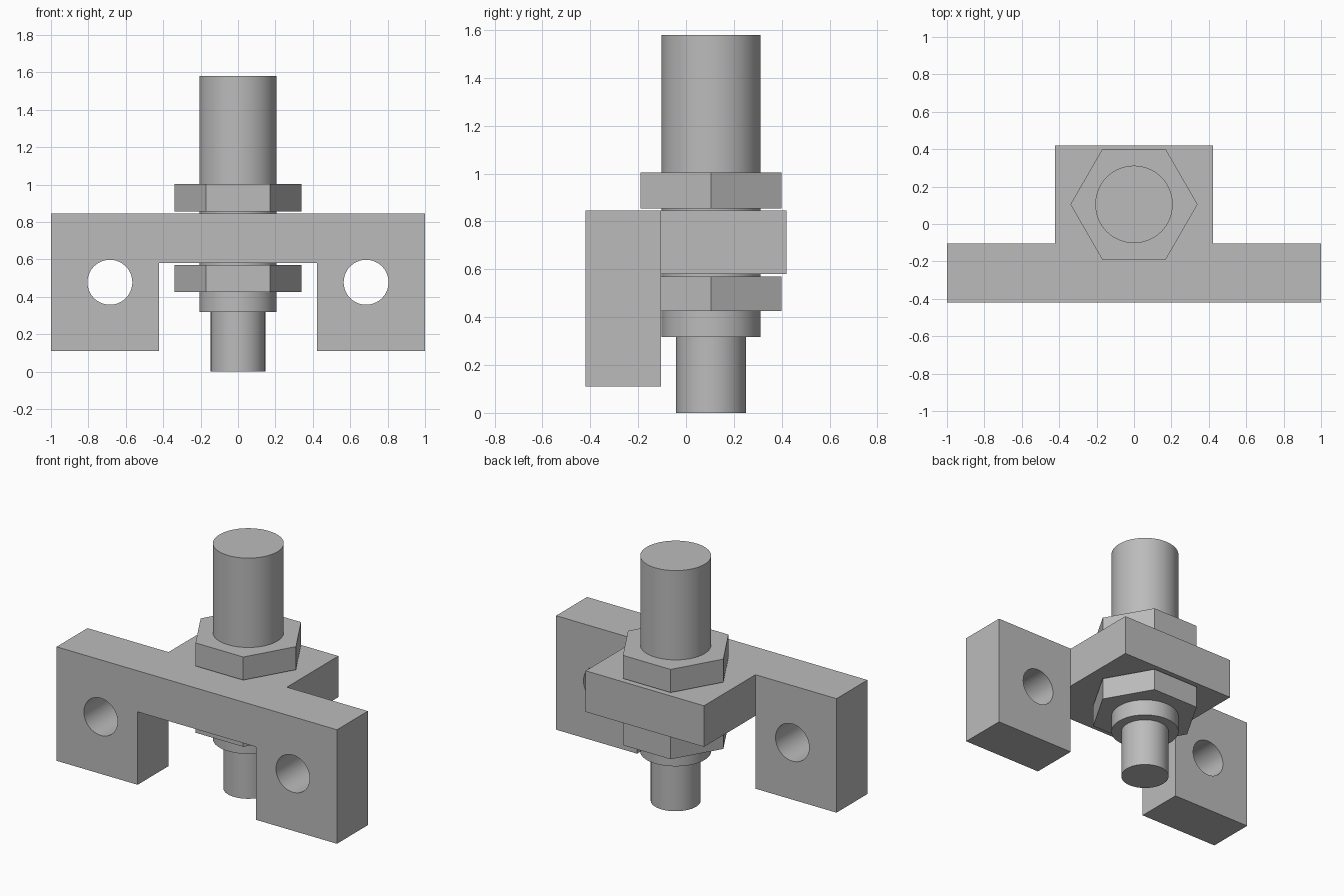
import bpy, bmesh, math
from mathutils import Matrix

if "Cube" in bpy.data.objects:
    bpy.data.objects.remove(bpy.data.objects["Cube"], do_unlink=True)

steel = bpy.data.materials.new("steel_grey")
steel.use_nodes = True
steel.diffuse_color = (0.5, 0.5, 0.5, 1)
steel.node_tree.nodes["Principled BSDF"].inputs["Base Color"].default_value = (0.5, 0.5, 0.5, 1)

AXIS_Y = 0.105           # centre line of the rod
ROD_R, TIP_R = 0.207, 0.146
BRIDGE_Z, TOP_Z = 0.58, 0.845


def make_object(name, bm):
    bmesh.ops.recalc_face_normals(bm, faces=bm.faces)
    mesh = bpy.data.meshes.new(name)
    bm.to_mesh(mesh)
    bm.free()
    mesh.materials.append(steel)
    obj = bpy.data.objects.new(name, mesh)
    bpy.context.collection.objects.link(obj)
    return obj


def select_only(obj):
    bpy.ops.object.select_all(action="DESELECT")
    obj.select_set(True)
    bpy.context.view_layer.objects.active = obj


def smooth(obj):
    select_only(obj)
    bpy.ops.object.shade_smooth_by_angle(angle=math.radians(30))


def extrude(bm, faces, y):
    res = bmesh.ops.extrude_face_region(bm, geom=faces)
    verts = [g for g in res["geom"] if isinstance(g, bmesh.types.BMVert)]
    bmesh.ops.translate(bm, verts=verts, vec=(0, y, 0))
    return [g for g in res["geom"] if isinstance(g, bmesh.types.BMFace)]


# Bracket: front plate with two legs, and a tongue extruded back from the bridge
bm = bmesh.new()
bmesh_faces = []
cols = [-1, -0.422, 0.422, 1]
top = [bm.verts.new((x, -0.42, TOP_Z)) for x in cols]
mid = [bm.verts.new((x, -0.42, BRIDGE_Z)) for x in cols]
low = [bm.verts.new((x, -0.42, 0.11)) for x in cols]
for i in range(3):
    bmesh_faces.append(bm.faces.new((top[i], mid[i], mid[i + 1], top[i + 1])))
for i in (0, 2):
    bmesh_faces.append(bm.faces.new((mid[i], low[i], low[i + 1], mid[i + 1])))
back = extrude(bm, bmesh_faces, 0.315)
bridge = min(back, key=lambda f: abs(f.calc_center_median().x)
             + abs(f.calc_center_median().z - TOP_Z))
old_bridge = [bridge]
extrude(bm, old_bridge, 0.525)
bmesh.ops.recalc_face_normals(bm, faces=bm.faces)
bmesh.ops.dissolve_limit(bm, angle_limit=0.01, verts=bm.verts, edges=bm.edges)
bracket = make_object("mounting_bracket", bm)

# Bolt holes through both legs
for side in (-1, 1):
    bm = bmesh.new()
    place = Matrix.Translation((side * 0.685, -0.26, 0.478)) @ Matrix.Rotation(math.pi / 2, 4, "X")
    bmesh.ops.create_cone(bm, cap_ends=True, segments=64, radius1=0.12, radius2=0.12,
                          depth=0.6, matrix=place)
    cutter = make_object("hole_cutter", bm)
    cutter.hide_render = True
    mod = bracket.modifiers.new("bolt_hole", "BOOLEAN")
    mod.operation, mod.solver, mod.object = "DIFFERENCE", "EXACT", cutter
    select_only(bracket)
    bpy.ops.object.modifier_apply(modifier=mod.name)
    bpy.data.objects.remove(cutter, do_unlink=True)
smooth(bracket)


# Rod, tip and hexagonal nuts on the shared axis
def prism(name, radius, z0, z1, sides):
    bm = bmesh.new()
    bmesh.ops.create_cone(bm, cap_ends=True, segments=sides, radius1=radius, radius2=radius,
                          depth=z1 - z0, matrix=Matrix.Translation((0, AXIS_Y, (z0 + z1) / 2))
                          @ Matrix.Rotation(math.pi / 2, 4, "Z"))
    return make_object(name, bm)


smooth(prism("threaded_rod", ROD_R, 0.318, 1.58, 64))
smooth(prism("plunger_tip", TIP_R, 0, 0.318, 64))
prism("upper_nut", 0.34, 0.855, 1.004, 6)
prism("lower_nut", 0.34, 0.425, 0.57, 6)
